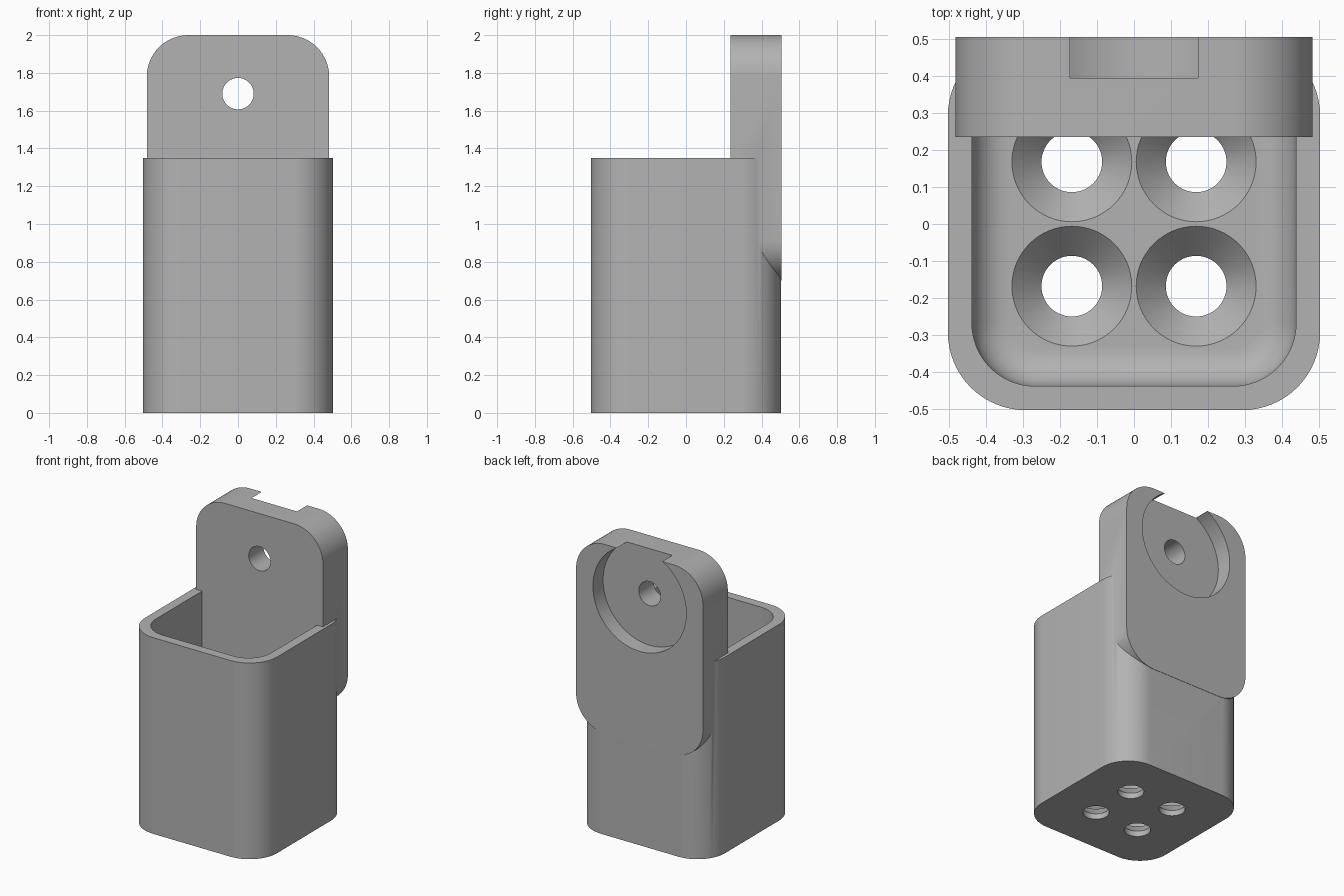
import bpy, bmesh, math
from mathutils import Matrix, Vector

cube = bpy.data.objects.get("Cube")
if cube:
    bpy.data.objects.remove(cube, do_unlink=True)

grey = bpy.data.materials.new("plain grey")
grey.use_nodes = True
grey.diffuse_color = (0.45, 0.45, 0.45, 1)
grey.node_tree.nodes["Principled BSDF"].inputs["Base Color"].default_value = grey.diffuse_color


def make(name, bm):
    bmesh.ops.recalc_face_normals(bm, faces=bm.faces)
    mesh = bpy.data.meshes.new(name)
    bm.to_mesh(mesh)
    bm.free()
    mesh.materials.append(grey)
    ob = bpy.data.objects.new(name, mesh)
    bpy.context.collection.objects.link(ob)
    return ob


def rounded_block(name, low, high, radius, axis, floor_radius=0):
    """Box with the four edges along one axis rounded, and optionally the lower rim."""
    bm = bmesh.new()
    bmesh.ops.create_cube(bm, size=1)
    for v in bm.verts:
        v.co = Vector([(l + h) / 2 + c * (h - l) for c, l, h in zip(v.co, low, high)])
    edges = [e for e in bm.edges
             if abs((e.verts[0].co - e.verts[1].co).normalized()[axis]) > 0.9]
    bmesh.ops.bevel(bm, geom=edges, offset=radius, segments=16, profile=0.5, affect='EDGES')
    if floor_radius:
        rim = [e for e in bm.edges if all(abs(v.co.z - low[2]) < 1e-5 for v in e.verts)]
        bmesh.ops.bevel(bm, geom=rim, offset=floor_radius, segments=8, profile=0.5, affect='EDGES')
    return make(name, bm)


def lathe(name, profile, centre, along_y=False, steps=64):
    """Closed round solid through (radius, height) rings."""
    bm = bmesh.new()
    rings = [[bm.verts.new((r * math.cos(2 * math.pi * i / steps),
                            r * math.sin(2 * math.pi * i / steps), h))
              for i in range(steps)] for r, h in profile]
    for a, b in zip(rings, rings[1:]):
        for i in range(steps):
            j = (i + 1) % steps
            bm.faces.new((a[i], a[j], b[j], b[i]))
    bm.faces.new(rings[0])
    bm.faces.new(rings[-1])
    turn = Matrix.Rotation(-math.pi / 2, 4, 'X') if along_y else Matrix.Identity(4)
    bm.transform(Matrix.Translation(centre) @ turn)
    return make(name, bm)


def combine(target, other, operation):
    mod = target.modifiers.new(other.name, 'BOOLEAN')
    mod.operation, mod.solver, mod.object = operation, 'EXACT', other
    bpy.context.view_layer.objects.active = target
    bpy.ops.object.modifier_apply(modifier=mod.name)
    bpy.data.objects.remove(other, do_unlink=True)


# Cup with a hollow that curves into the floor
HALF, FLOOR, RIM = 0.503, 0.12, 1.35
cup = rounded_block("cup_with_mounting_plate", (-HALF, -HALF, 0), (HALF, HALF, RIM), 0.21, 2)
combine(cup, rounded_block("hollow", (-0.438, -0.438, FLOOR), (0.438, 0.438, 1.6),
                           0.17, 2, 0.1), 'DIFFERENCE')

# Four countersunk drain holes
for x in (-0.168, 0.168):
    for y in (-0.168, 0.168):
        drain = [(0.082, -0.1), (0.082, 0.038), (0.162, FLOOR), (0.162, FLOOR + 0.02)]
        combine(cup, lathe("drain", drain, (x, y, 0)), 'DIFFERENCE')

# Mounting plate at the back, with a round recess and a screw hole
combine(cup, rounded_block("plate", (-0.483, 0.235, 0.7), (0.483, 0.505, 2), 0.22, 1), 'UNION')
screw = [(0.083, 0), (0.083, 0.295), (0.355, 0.295), (0.355, 0.6)]
combine(cup, lathe("screw", screw, (0, 0.1, 1.69), True, 96), 'DIFFERENCE')

bpy.ops.object.select_all(action='DESELECT')
cup.select_set(True)
bpy.context.view_layer.objects.active = cup
bpy.ops.object.shade_smooth_by_angle(angle=math.radians(30))
